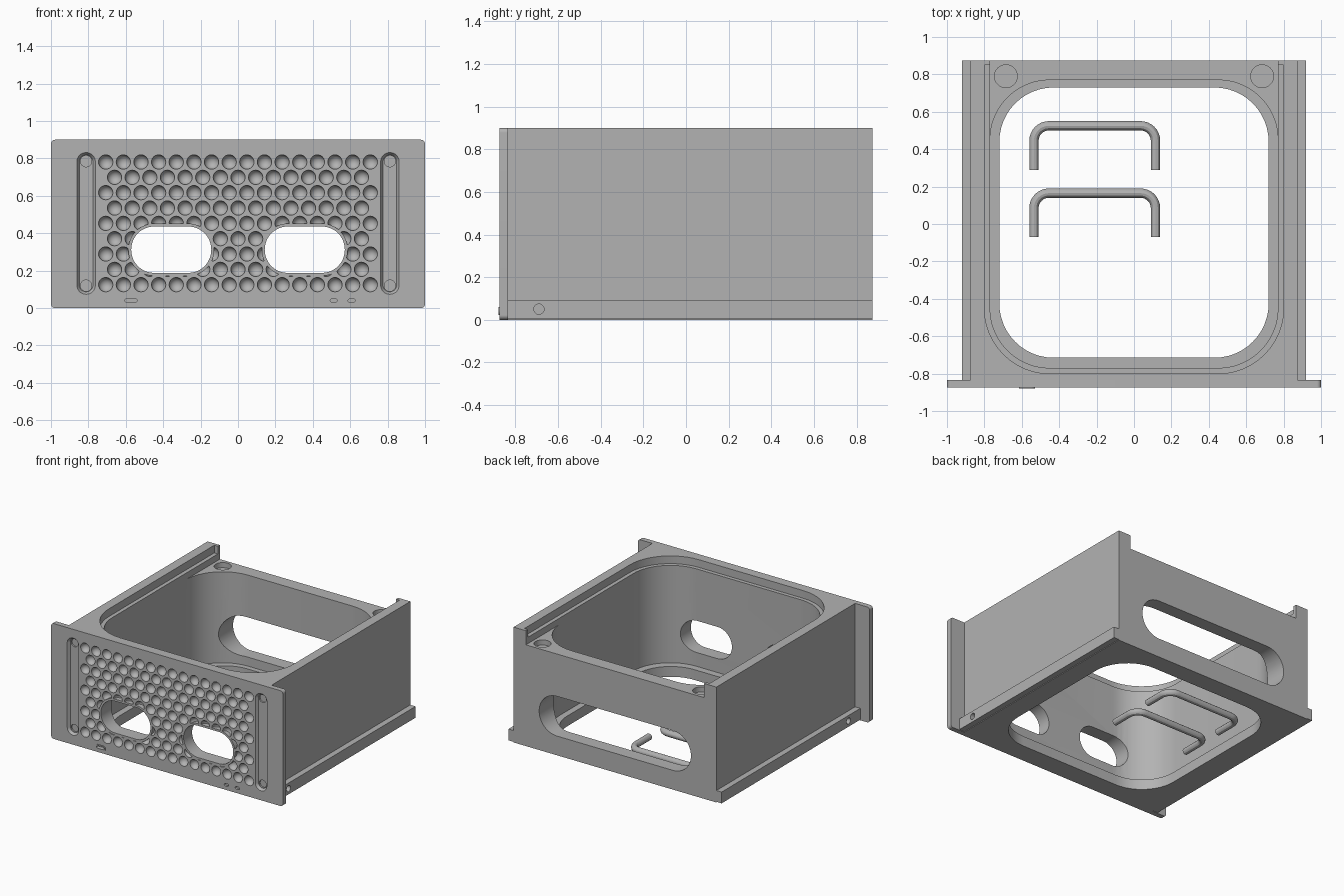
import bpy, bmesh
from math import pi, sin, cos
from mathutils import Vector, Matrix

old = bpy.data.objects.get("Cube")
if old:
    bpy.data.objects.remove(old)

grey = bpy.data.materials.new("plain_grey")
grey.use_nodes = True
colour = (0.45, 0.45, 0.45, 1)
grey.diffuse_color = colour
grey.node_tree.nodes["Principled BSDF"].inputs["Base Color"].default_value = colour


def outline(u0, u1, v0, v1, r_low=0, r_high=None, steps=12):
    """Rounded rectangle, with separate radii for its low-v and high-v corners."""
    r_high = r_low if r_high is None else r_high
    pts = []
    for k, (su, sv) in enumerate([(1, 1), (-1, 1), (-1, -1), (1, -1)]):
        r = r_high if sv > 0 else r_low
        cu = u1 - r if su > 0 else u0 + r
        cv = v1 - r if sv > 0 else v0 + r
        for i in range(steps + 1 if r else 1):
            a = (k + i / steps) * pi / 2
            pts.append((cu + r * cos(a), cv + r * sin(a)))
    return pts


def place(u, v, d, axis):
    return {"x": (d, u, v), "y": (u, d, v), "z": (u, v, d)}[axis]


def prism(name, pts, axis, lo, hi, end_pts=None):
    """Extrude an outline along an axis, optionally changing to a second outline."""
    bm = bmesh.new()
    a = [bm.verts.new(place(u, v, lo, axis)) for u, v in pts]
    b = [bm.verts.new(place(u, v, hi, axis)) for u, v in (end_pts or pts)]
    bm.faces.new(a)
    bm.faces.new(b)
    for i in range(len(a)):
        j = (i + 1) % len(a)
        bm.faces.new((a[i], a[j], b[j], b[i]))
    return finish(name, bm)


def finish(name, bm):
    bmesh.ops.recalc_face_normals(bm, faces=bm.faces)
    mesh = bpy.data.meshes.new(name)
    bm.to_mesh(mesh)
    bm.free()
    mesh.materials.append(grey)
    ob = bpy.data.objects.new(name, mesh)
    bpy.context.collection.objects.link(ob)
    return ob


def select(ob):
    bpy.ops.object.select_all(action="DESELECT")
    ob.select_set(True)
    bpy.context.view_layer.objects.active = ob


def cut(ob, cutter, keep=False):
    mod = ob.modifiers.new("cut", "BOOLEAN")
    mod.operation = "DIFFERENCE"
    mod.solver = "EXACT"
    mod.object = cutter
    select(ob)
    bpy.ops.object.modifier_apply(modifier=mod.name)
    if not keep:
        bpy.data.objects.remove(cutter)


def disc(u, v, r, squash=1):
    return [(u + r * cos(i * pi / 16), v + r * squash * sin(i * pi / 16)) for i in range(32)]


FRONT, PANEL_BACK, BACK, TOP = -0.875, -0.835, 0.875, 0.9

# Open housing: hollow, floor opening, stepped lid recess
body = prism("housing", outline(-0.875, 0.875, PANEL_BACK, BACK), "z", 0, TOP)
cut(body, prism("cavity", outline(-0.77, 0.77, -0.77, 0.77, 0.32), "z", 0.08, 1))
cut(body, prism("floor_opening", outline(-0.72, 0.72, -0.715, 0.73, 0.29), "z", -0.1, 0.2))
cut(body, prism("lid_channel", outline(-0.769, 0.769, -0.769, 1, 0.32, 0), "z", 0.79, 1))
cut(body, prism("lid_recess", outline(-0.8, 0.8, -0.8, 0.85, 0.35, 0), "z", 0.84, 1))
cut(body, prism("back_slot", outline(-0.655, 0.655, 0.15, 0.46, 0.154), "y", 0.6, 1))
for s in (-1, 1):
    cut(body, prism("ledge_hole", disc(s * 0.685, 0.79, 0.061), "z", 0.75, 1))

# Front panel with rounded corners
panel = prism("front_panel", outline(-1, 1, 0, TOP, 0.022), "y", FRONT, PANEL_BACK)

# Dimple grid, kept clear of the rims of the two windows
bm = bmesh.new()
for row in range(9):
    count = 16 - row % 2
    for i in range(count):
        x = (i - (count - 1) / 2) * 0.0943
        spot = Matrix.Translation((x, FRONT, 0.125 + row * 0.082))
        bmesh.ops.create_uvsphere(bm, u_segments=20, v_segments=12, radius=0.0385, matrix=spot)
dimples = finish("dimples", bm)
windows = []
for s in (-1, 1):
    u = s * 0.357
    cut(dimples, prism("rim", outline(u - 0.23, u + 0.23, 0.172, 0.452, 0.139), "y", -1, -0.7))
    windows.append(prism("window", outline(u - 0.214, u + 0.214, 0.188, 0.436, 0.123), "y", -1, -0.5))
cut(panel, dimples)
for w in windows:
    cut(body, w, keep=True)
    cut(panel, w)

# Bevelled handle grooves with a screw hole at each end
for s in (-1, 1):
    u = s * 0.812
    outer = outline(u - 0.05, u + 0.05, 0.073, 0.832, 0.049)
    inner = outline(u - 0.036, u + 0.036, 0.087, 0.818, 0.035)
    cut(panel, prism("groove", outer, "y", FRONT - 0.001, FRONT + 0.02, inner))
    for z in (0.12, 0.785):
        cut(panel, prism("screw_hole", disc(u, z, 0.03), "y", -1, FRONT + 0.032))

# Small indicator holes and the raised port collar
for x in (0.512, 0.607):
    cut(panel, prism("indicator_hole", disc(x, 0.04, 0.019, 0.6), "y", -1, FRONT + 0.015))
port = outline(-0.605, -0.54, 0.032, 0.05, 0.0085)
cut(panel, prism("port", port, "y", -1, FRONT + 0.03))
collar = prism("port_collar", outline(-0.615, -0.53, 0.022, 0.06, 0.0185), "y", FRONT - 0.005, FRONT + 0.005)
cut(collar, prism("port", port, "y", -1, -0.8))

# Slide rails along both sides
smooth = [body, panel, collar]
for s, side in ((-1, "right"), (1, "left")):
    lo, hi = sorted((s * 0.874, s * 0.92))
    rail = prism(side + "_rail", outline(PANEL_BACK, BACK, 0.005, 0.093), "x", lo, hi)
    lo, hi = sorted((s * 0.885, s * 1))
    cut(rail, prism("rail_hole", disc(-0.69, 0.05, 0.024), "x", lo, hi))
    smooth.append(rail)

# Two loose bent handles lying inside
for name, y in (("back_handle", 0.29), ("front_handle", -0.07)):
    path = [(-0.535, y)]
    for cx, start in ((-0.455, pi), (0.035, pi / 2)):
        for i in range(9):
            a = start - i * pi / 16
            path.append((cx + 0.08 * cos(a), y + 0.155 + 0.08 * sin(a)))
    path.append((0.115, y))
    curve = bpy.data.curves.new(name, "CURVE")
    curve.dimensions = "3D"
    curve.bevel_depth = 0.025
    curve.bevel_resolution = 4
    curve.use_fill_caps = True
    line = curve.splines.new("POLY")
    line.points.add(len(path) - 1)
    for p, (px, py) in zip(line.points, path):
        p.co = (px, py, 0.025, 1)
    curve.materials.append(grey)
    handle = bpy.data.objects.new(name, curve)
    bpy.context.collection.objects.link(handle)
    select(handle)
    bpy.ops.object.convert(target="MESH")
    smooth.append(bpy.context.view_layer.objects.active)

for ob in smooth:
    select(ob)
    bpy.ops.object.shade_smooth_by_angle(angle=pi / 6)
